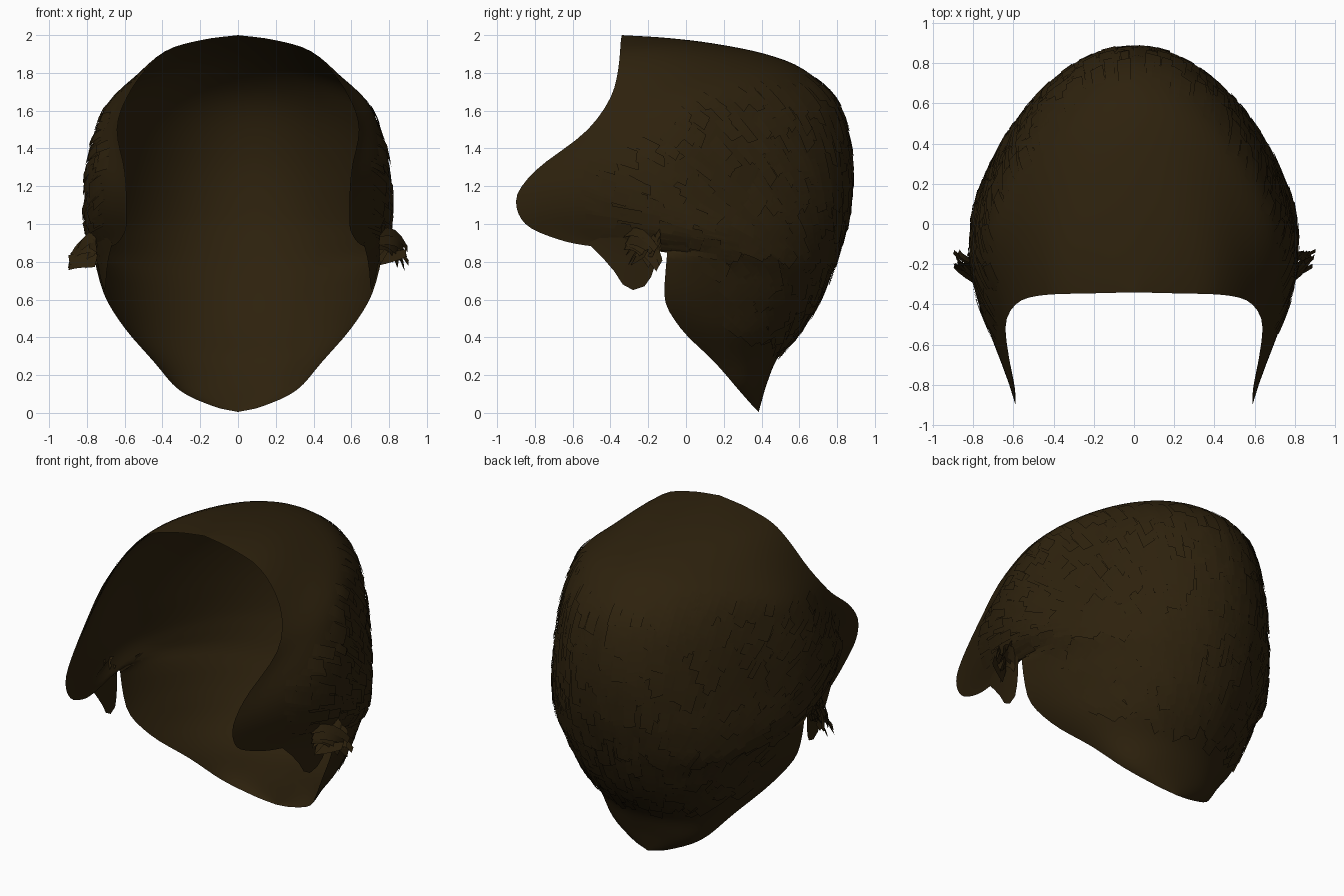
import bpy, bmesh, math, random
from mathutils import Vector

if "Cube" in bpy.data.objects:
    bpy.data.objects.remove(bpy.data.objects["Cube"])

random.seed(4)
hair = bpy.data.materials.new("dark brown hair")
hair.diffuse_color = (0.0265, 0.0155, 0.004, 1)
hair.use_nodes = True
hair.node_tree.nodes["Principled BSDF"].inputs["Base Color"].default_value = hair.diffuse_color

# Ribs from hairline to centre line: edge y, z, x | centre y, z | fullness
RIBS = [
    (-.34, 2.0, 0, -.34, 2.0, 0), (-.345, 1.97, .2, -.1, 1.985, .2),
    (-.35, 1.9, .4, .15, 1.955, .4), (-.38, 1.72, .56, .42, 1.90, .585),
    (-.52, 1.5, .64, .62, 1.82, .775), (-.8, 1.28, .60, .785, 1.67, .865),
    (-.9, 1.12, .59, .86, 1.46, .91), (-.85, 1.0, .59, .878, 1.27, .92),
    (-.68, .92, .62, .865, 1.09, .91), (-.48, .88, .67, .838, .95, .875),
    (-.10, .85, .765, .77, .74, .76), (-.115, .63, .71, .685, .56, .69),
    (-.03, .45, .60, .59, .42, .605), (.15, .27, .445, .485, .29, .45),
    (.28, .12, .31, .43, .16, .31), (.355, .035, .13, .4, .06, .13),
    (.385, .005, 0, .385, .005, 0)]
LAST = len(RIBS) - 1


def slope(a, b):
    """Limited tangent, so the ribs never overshoot."""
    if a * b <= 0:
        return 0
    return math.copysign(min(abs(a + b) / 2, 2 * abs(a), 2 * abs(b)), a)


def rib(t):
    """Smoothly interpolated rib values at t."""
    i = min(int(t), LAST - 1)
    f = t - i
    out = []
    for col in range(6):
        a, b, c, d = (RIBS[max(0, min(LAST, i + k))][col] for k in (-1, 0, 1, 2))
        m0 = slope(b - a, c - b) if i > 0 else c - b
        m1 = slope(c - b, d - c) if i < LAST - 1 else c - b
        out.append(b + (c - b) * f * f * (3 - 2 * f)
                   + m0 * f * (1 - f) ** 2 - m1 * f * f * (1 - f))
    return out


def surf(t, u):
    """Point on the +x half of the cap; u runs from hairline to centre."""
    t, u = max(0, min(LAST, t)), max(0, min(1, u))
    ey, ez, ex, my, mz, full = rib(t)
    s = math.sin(u * math.pi / 2)
    k = min(1, s / .53)
    k = (k * k * (3 - 2 * k) + math.sin(k * math.pi / 2)) / 2
    x = math.cos(u * math.pi / 2) * (ex + (full - ex) * k)
    return Vector((x, ey + (my - ey) * s, ez + (mz - ez) * s))


def frame(t, u):
    """Surface derivatives and outward normal."""
    e = .02
    pu = (surf(t, min(1, u + e)) - surf(t, max(0, u - e))) / (2 * e)
    pt = (surf(t + e, u) - surf(t - e, u)) / (2 * e)
    n = pu.cross(pt)
    n = n.normalized() if n.length > 1e-6 else Vector((1, 0, 0))
    if n.dot(surf(t, u) - Vector((0, .0, 1.1))) < 0:
        n = -n
    return pu, pt, n


def finish(bm, name, angle=40):
    me = bpy.data.meshes.new(name)
    bm.to_mesh(me)
    bm.free()
    ob = bpy.data.objects.new(name, me)
    bpy.context.collection.objects.link(ob)
    me.materials.append(hair)
    bpy.ops.object.select_all(action='DESELECT')
    ob.select_set(True)
    bpy.context.view_layer.objects.active = ob
    bpy.ops.object.shade_smooth_by_angle(angle=math.radians(angle))
    return ob


def ribbon(bm, rows):
    """Strip of quads through pairs of points."""
    vs = [[bm.verts.new(p) for p in r] for r in rows]
    for a, b in zip(vs, vs[1:]):
        bm.faces.new((a[0], a[1], b[1], b[0]))


# Smooth cap shell
bm = bmesh.new()
NT, NU = LAST * 4, 28
for side in (1, -1):
    grid = []
    for i in range(NT + 1):
        row = []
        for j in range(NU + 1):
            p = surf(i / 4, j / NU)
            p.x *= side
            row.append(bm.verts.new(p))
        grid.append(row)
    for i in range(NT):
        for j in range(NU):
            q = (grid[i][j], grid[i + 1][j], grid[i + 1][j + 1], grid[i][j + 1])
            bm.faces.new(q if side > 0 else q[::-1])
bmesh.ops.remove_doubles(bm, verts=bm.verts, dist=.0005)
bmesh.ops.dissolve_degenerate(bm, edges=bm.edges, dist=.0005)
bmesh.ops.recalc_face_normals(bm, faces=bm.faces)
finish(bm, "hair_cap", 60)

# Overlapping hair locks combed back at the sides and down at the back
bm = bmesh.new()
for side in (1, -1):
    made = 0
    while made < 460:
        t, u = random.uniform(3.6, 12.3), random.uniform(.1, 1)
        p = surf(t, u)
        if p.z > 1.78 or p.z < .48 or (p.z > 1.5 + .35 * (p.y + .5) and p.y < .35):
            continue
        if p.z < .75 and p.y < .15:
            continue
        made += 1
        length, half = random.uniform(.12, .25), random.uniform(.018, .04)
        back = max(0, 1 - u / .85) * random.uniform(.8, 1.2)
        down = .32 + .68 * min(1, u / .75)
        rows, steps = [], 4
        tip = random.uniform(.005, .014)
        for k in range(steps + 1):
            pu, pt, n = frame(t, u)
            tan = pu.normalized() * back + pt.normalized() * down
            across = n.cross(tan).normalized() * half
            lift = n * (.002 + tip * k / steps)
            c = surf(t, u) + lift
            slant = tan.normalized() * random.uniform(-.015, .015) if k in (0, steps) else Vector()
            pair = [c - across - slant, c + across + slant]
            rows.append([Vector((v.x * side, v.y, v.z)) for v in pair])
            norm = length / steps / math.hypot(back, down)
            u = min(1, u + norm * back / max(.2, pu.length))
            t += norm * down / max(.12, pt.length)
        ribbon(bm, rows)
finish(bm, "hair_locks")

# Sideburn tabs in front of the ears
TAB = [(-.52, .9, .665), (-.44, .82, .685), (-.38, .75, .695), (-.335, .68, .70), (-.28, .65, .705),
       (-.22, .67, .715), (-.185, .72, .73), (-.165, .78, .74), (-.13, .87, .765),
       (-.2, .95, .775), (-.4, .95, .715)]
bm = bmesh.new()
for side in (1, -1):
    rim = [bm.verts.new((x * side, y, z)) for y, z, x in TAB]
    hub = bm.verts.new((.73 * side, -.29, .82))
    for a, b in zip(rim, rim[1:] + rim[:1]):
        bm.faces.new((hub, a, b) if side > 0 else (hub, b, a))
finish(bm, "sideburns", 60)

# Ragged tufts flaring out beside the ears
bm = bmesh.new()
for side in (1, -1):
    for i in range(15):
        start = Vector((.75, random.uniform(-.32, -.16), random.uniform(.8, .96)))
        end = Vector((random.uniform(.78, .91), random.uniform(-.22, -.13), random.uniform(.77, .9)))
        bend = Vector((random.uniform(.0, .03), 0, random.uniform(-.01, .04)))
        wide = Vector((random.uniform(-.2, .2), .4, random.uniform(.6, 1))).normalized() * random.uniform(.025, .045)
        rows = []
        for k in range(5):
            f = k / 4
            c = start.lerp(end, f) + bend * math.sin(f * math.pi)
            w = wide * (1 - .35 * f)
            rows.append([Vector((v.x * side, v.y, v.z)) for v in (c - w, c + w)])
        ribbon(bm, rows)
finish(bm, "ear_tufts")
